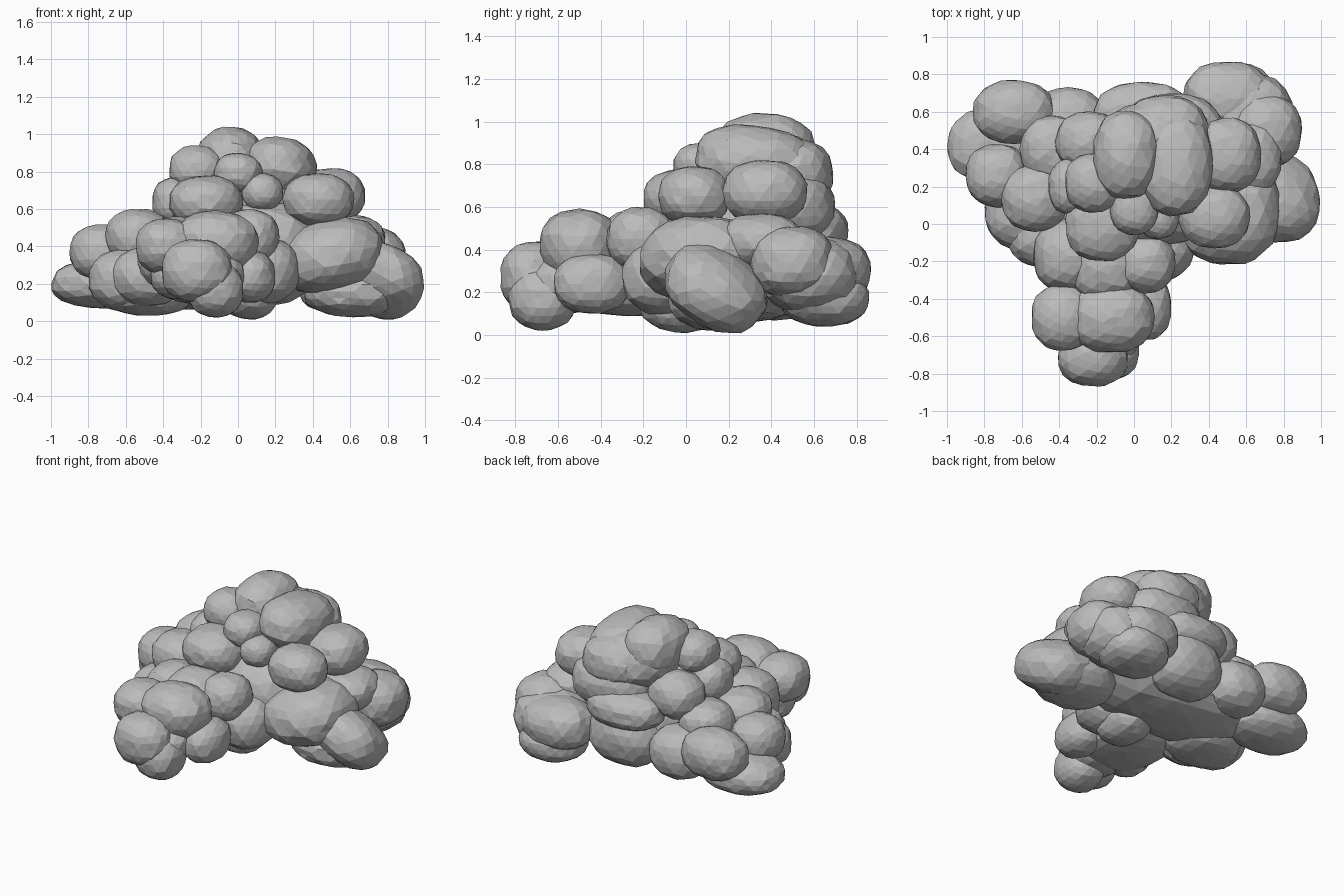
import bpy
import bmesh
import random
from mathutils import Vector, Euler

default = bpy.data.objects.get("Cube")
if default:
    bpy.data.objects.remove(default, do_unlink=True)

random.seed(4)

# One plain grey for the whole cloud
grey = bpy.data.materials.new("smoke_grey")
grey.use_nodes = True
colour = (.5, .5, .5, 1)
grey.diffuse_color = colour
grey.node_tree.nodes["Principled BSDF"].inputs["Base Color"].default_value = colour


def puff(name, centre, radii, tilt=(0, 0, 0)):
    """Chunky faceted ellipsoid with slightly uneven vertices."""
    bm = bmesh.new()
    bmesh.ops.create_icosphere(bm, subdivisions=3, radius=1)
    power = 2.3
    turn = Euler(tilt).to_matrix()
    for v in bm.verts:
        norm = sum(abs(c) ** power for c in v.co) ** (1 / power)
        v.co *= random.uniform(.97, 1.02) / norm
        v.co = turn @ (v.co * Vector(radii)) + Vector(centre)
    mesh = bpy.data.meshes.new(name)
    bm.to_mesh(mesh)
    bm.free()
    mesh.materials.append(grey)
    obj = bpy.data.objects.new(name, mesh)
    bpy.context.collection.objects.link(obj)


# Crown
puff("crown_peak", (-.04, .37, .86), (.18, .24, .18))
puff("crown_body", (.08, .4, .77), (.28, .25, .18))
puff("crown_left_slope", (.22, .33, .81), (.2, .29, .17), (-.15, .1, 0))
puff("crown_back_slope", (.17, .5, .75), (.23, .19, .17))
puff("crown_right_bump", (-.22, .22, .81), (.15, .16, .13))
puff("crown_front_bump", (0, .08, .79), (.13, .14, .11))
puff("crown_small_bump", (.13, .04, .69), (.11, .12, .1))

# Shoulders below the crown
puff("front_shoulder", (-.17, 0, .64), (.2, .2, .14))
puff("right_shoulder", (-.34, .2, .64), (.12, .15, .13))
puff("right_back_shoulder", (-.24, .44, .6), (.18, .16, .15))
puff("left_front_shoulder", (.43, .04, .65), (.19, .17, .14))
puff("left_shoulder", (.5, .37, .67), (.18, .2, .15))
puff("back_shoulder", (.2, .5, .6), (.28, .2, .17))

# Heart of the cloud
puff("core", (.08, .25, .38), (.42, .38, .3))
puff("upper_core", (0, .25, .62), (.32, .25, .18))
puff("base", (-.15, .26, .21), (.5, .3, .15))
puff("under_front_bump", (.06, -.02, .16), (.16, .2, .15))
puff("front_left_filler", (.14, -.1, .27), (.19, .2, .18))

# Left side
puff("left_front_mass", (.5, .08, .35), (.29, .3, .2), (0, -.2, 0))
puff("left_outer_lobe", (.75, .14, .22), (.25, .25, .17), (-.5, .4, 0))
puff("left_under_lobe", (.62, .15, .16), (.27, .23, .14))
puff("left_upper_lobe", (.6, .35, .44), (.19, .2, .13))
puff("left_back_lobe", (.7, .5, .34), (.2, .2, .17))

# Back
puff("back_left_lobe", (.5, .67, .3), (.24, .2, .16))
puff("back_left_under_lobe", (.55, .65, .17), (.22, .21, .13))
puff("back_left_joint", (.6, .58, .28), (.25, .23, .18))
puff("back_ledge", (.05, .58, .49), (.27, .18, .13))
puff("back_lobe", (.06, .54, .3), (.26, .2, .21))
puff("back_right_lobe", (-.35, .55, .28), (.2, .18, .17))

# Right side
puff("right_back_lump", (-.64, .6, .36), (.22, .17, .16))
puff("right_outer_lobe", (-.72, .42, .2), (.28, .21, .13))
puff("right_upper_lobe", (-.73, .26, .37), (.17, .17, .15))
puff("right_inner_lobe", (-.44, .4, .45), (.17, .18, .14))
puff("right_front_inner_lobe", (-.53, .14, .45), (.18, .18, .15))
puff("right_front_lobe", (-.58, .06, .22), (.22, .2, .17))
puff("right_front_joint", (-.48, -.05, .24), (.2, .18, .16))
puff("right_under_lobe", (-.48, .1, .14), (.24, .22, .11))

# Arm reaching forward
puff("arm_root_right", (-.35, -.17, .36), (.19, .2, .2))
puff("arm_root_left", (.06, -.21, .45), (.16, .16, .15))
puff("arm_root_middle", (-.15, -.22, .42), (.2, .2, .17))
puff("arm_underside", (-.18, -.28, .21), (.26, .32, .12))
puff("arm_left_lobe", (.07, -.44, .24), (.13, .18, .14))
puff("arm_right_lobe", (-.38, -.5, .4), (.17, .18, .15))
puff("arm_top_lobe", (-.12, -.5, .42), (.23, .19, .17))
puff("arm_lower_right_lobe", (-.33, -.46, .25), (.14, .16, .13))
puff("arm_neck", (-.15, -.55, .24), (.19, .2, .14))
puff("arm_tip", (-.22, -.71, .27), (.19, .16, .17))
puff("arm_tip_underside", (-.12, -.67, .17), (.15, .16, .15))
